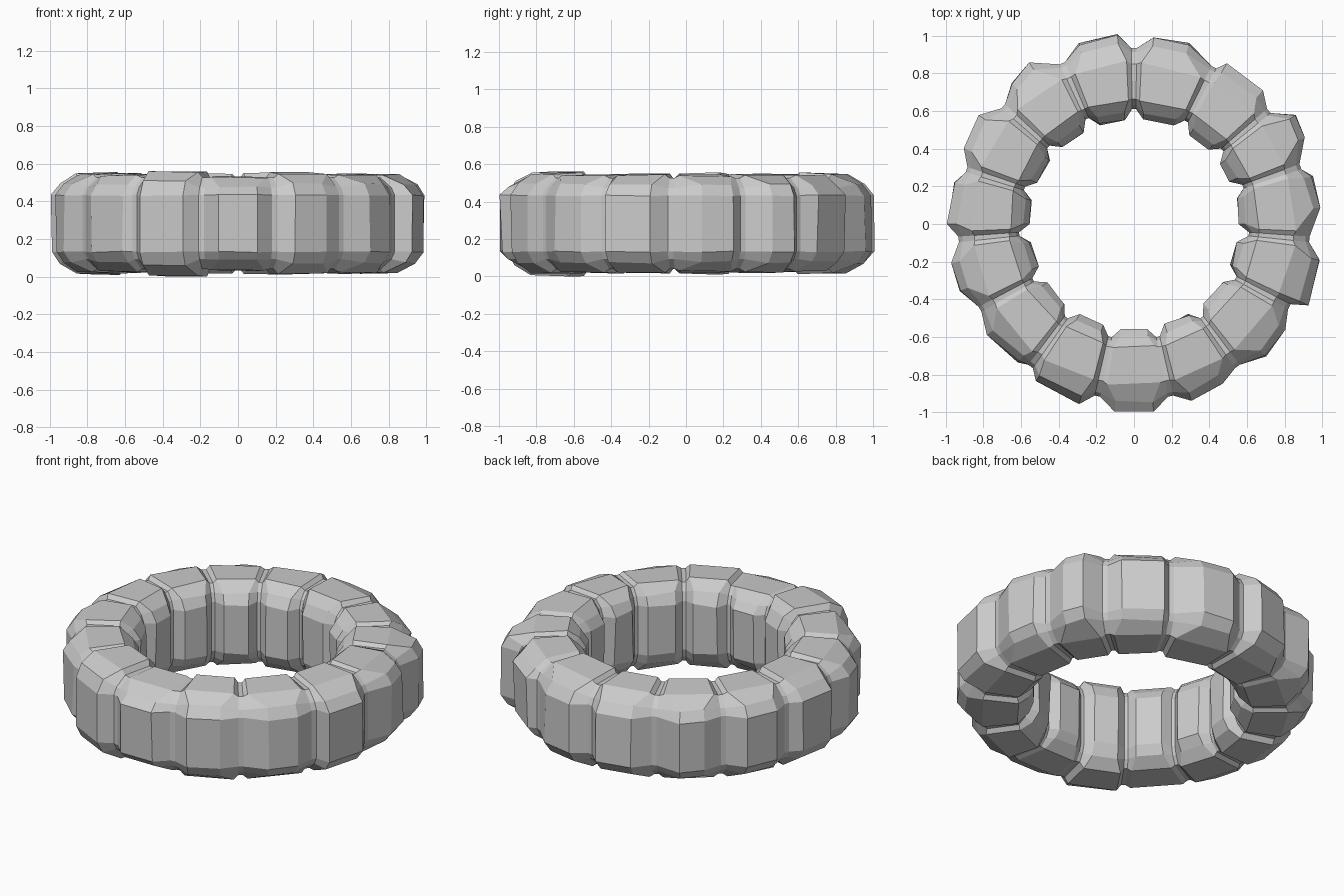
import bpy, bmesh, random
from math import cos, sin, radians

if "Cube" in bpy.data.objects:
    bpy.data.objects.remove(bpy.data.objects["Cube"])

random.seed(4)
MID = 0.28

# One row per stone, clockwise: groove angle, first corner angle and radius,
# last corner angle and radius, half height
STONES = [
    (90, 84, 1.00, 73, 1.00, .27), (63, 60, .98, 46, .98, .26),
    (40, 34, 1.04, 27, 1.02, .265), (19, 15, .98, 5, .995, .26),
    (-5, -11, 1.01, -25, 1.02, .265), (-28, -35, .985, -45, .99, .265),
    (-54, -61, .97, -72, .985, .27), (-78, -84, .995, -96, .995, .25),
    (-102, -107, 1.0, -122, .99, .28), (-126, -130, .955, -143, .98, .26),
    (-151, -159, .99, -168, .99, .265), (-175, -180, .99, -193, .975, .27),
    (-198, -204, .985, -215, 1.005, .265), (-222, -229, .99, -237, 1.02, .26),
    (-246, -253, 1.0, -265, 1.005, .265),
]


def mirrored(half):
    """Close a top-half profile of (part, r, z) into a full loop."""
    return half + [(p, r, -z) for p, r, z in reversed(half)]


def stone_profile(outer, h):
    return mirrored([("out", outer, .15), ("out", outer - .045, h - .055),
                     ("top", .86, h - .005), ("top", .66, h),
                     ("in", .595, h - .055), ("in", .56, .15)])


def groove_profile():
    return mirrored([("g", .935, .15), ("g", .915, .19), ("g", .85, .243),
                     ("g", .665, .243), ("g", .63, .20), ("g", .612, .15)])


# Chain of cross-sections: groove, stone start, stone end, next groove
sections = []
for i, (g, a0, r0, a1, r1, h) in enumerate(STONES):
    nxt = STONES[(i + 1) % len(STONES)][0]
    if nxt > g:
        nxt -= 360
    for off in (-.9,):
        sections.append((dict(g=g + off), groove_profile()))
    sections.append((dict(out=a0, top=g - 2.6, **{"in": g - 5}), stone_profile(r0, h)))
    sections.append((dict(out=a1, top=nxt + 2.6, **{"in": nxt + 5}), stone_profile(r1, h)))
    sections.append((dict(g=nxt + .9), groove_profile()))

# Loft the ring of stones
bm = bmesh.new()
rings = []
for angles, profile in sections:
    ring = []
    for part, r, z in profile:
        a = radians(angles[part])
        j = 0 if part == "g" else random.uniform(-.008, .008)
        ring.append(bm.verts.new(((r + j) * cos(a), (r + j) * sin(a), MID + z + j * .5)))
    rings.append(ring)
n = len(rings[0])
for k, ring in enumerate(rings):
    other = rings[(k + 1) % len(rings)]
    for v in range(n):
        w = (v + 1) % n
        bm.faces.new((ring[v], ring[w], other[w], other[v]))
bmesh.ops.recalc_face_normals(bm, faces=bm.faces)

# Rest it on the ground
low = min(v.co.z for v in bm.verts)
bmesh.ops.translate(bm, verts=bm.verts, vec=(0, 0, -low))
mesh = bpy.data.meshes.new("stone_ring")
bm.to_mesh(mesh)
bm.free()
bpy.context.collection.objects.link(bpy.data.objects.new("stone_ring", mesh))
